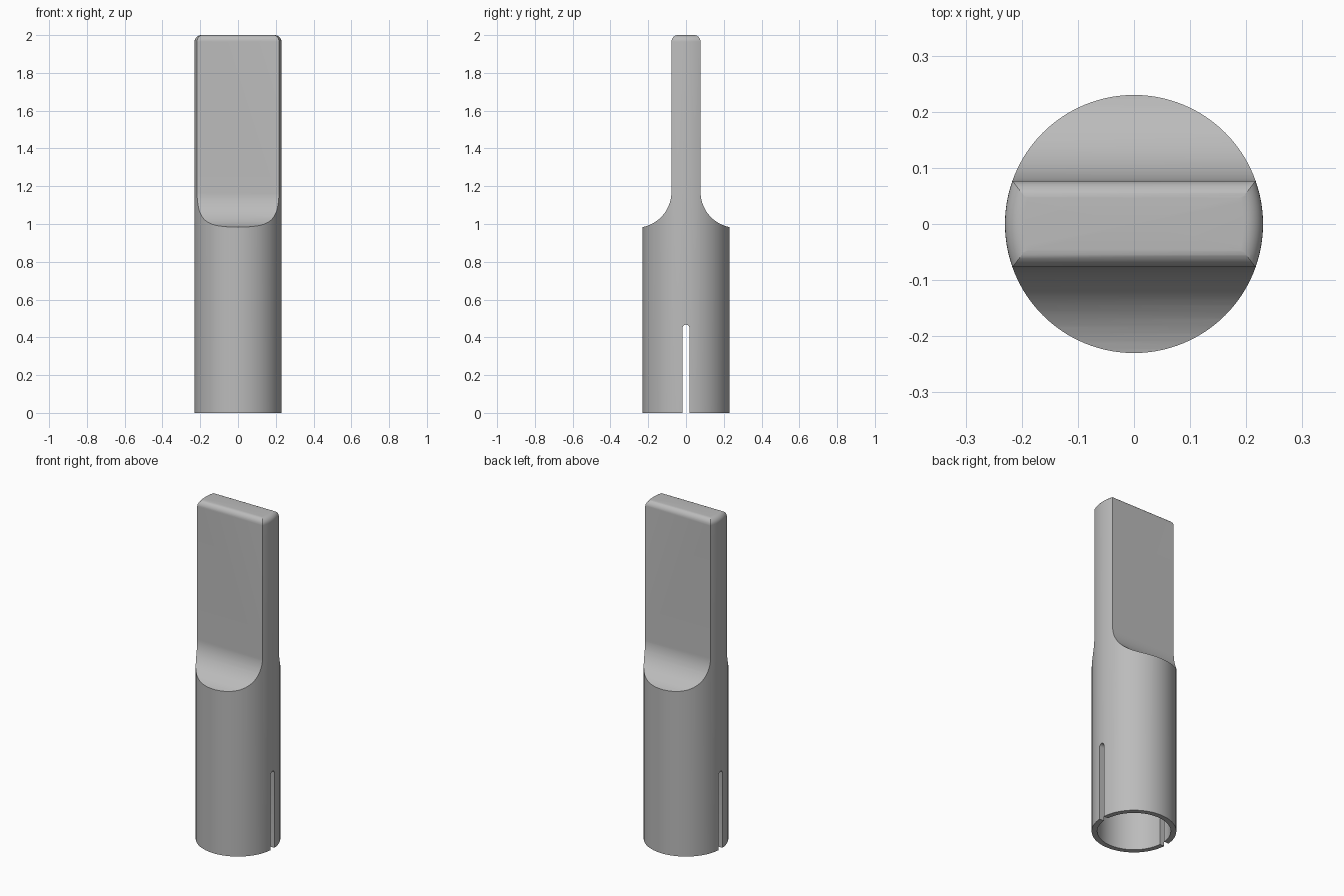
import bpy, bmesh
from math import sin, cos, pi, radians, asin
from mathutils import Vector

if "Cube" in bpy.data.objects:
    bpy.data.objects.remove(bpy.data.objects["Cube"])

R, BORE, HEIGHT = 0.23, 0.2, 2.0      # outer radius, socket radius, total height
DEPTH = 0.7                           # socket depth
HALF, ROUND, COVE = 0.077, 0.035, 0.19  # half blade thickness, top rounding, shoulder cove
COVE_Z = 1.17

grey = bpy.data.materials.new("grey plastic")
grey.use_nodes = True
colour = (0.5, 0.5, 0.5, 1)
grey.diffuse_color = colour
grey.node_tree.nodes["Principled BSDF"].inputs["Base Color"].default_value = colour


def arc(cx, cz, r, a0, a1, n):
    return [(cx + r * cos(a0 + (a1 - a0) * i / n), cz + r * sin(a0 + (a1 - a0) * i / n))
            for i in range(n + 1)]


def make(name, bm):
    bmesh.ops.remove_doubles(bm, verts=bm.verts, dist=1e-5)
    bmesh.ops.recalc_face_normals(bm, faces=bm.faces)
    mesh = bpy.data.meshes.new(name)
    bm.to_mesh(mesh)
    bm.free()
    obj = bpy.data.objects.new(name, mesh)
    obj.data.materials.append(grey)
    bpy.context.collection.objects.link(obj)
    return obj


def lathe(name, profile, steps):
    bm = bmesh.new()
    vs = [bm.verts.new((r, 0, z)) for r, z in profile]
    es = [bm.edges.new(p) for p in zip(vs, vs[1:])]
    bmesh.ops.spin(bm, geom=vs + es, cent=(0, 0, 0), axis=(0, 0, 1),
                   angle=2 * pi, steps=steps)
    return make(name, bm)


def extrude_x(name, profile, half_width):
    bm = bmesh.new()
    face = bm.faces.new([bm.verts.new((-half_width, y, z)) for y, z in profile])
    out = bmesh.ops.extrude_face_region(bm, geom=[face], use_keep_orig=True)
    moved = [v for v in out["geom"] if isinstance(v, bmesh.types.BMVert)]
    bmesh.ops.translate(bm, verts=moved, vec=Vector((2 * half_width, 0, 0)))
    return make(name, bm)


def boolean(obj, tool, operation):
    mod = obj.modifiers.new(operation, "BOOLEAN")
    mod.object, mod.operation, mod.solver = tool, operation, "EXACT"
    bpy.context.view_layer.objects.active = obj
    bpy.ops.object.modifier_apply(modifier=mod.name)
    bpy.data.objects.remove(tool)


# Round body with a blind socket below and a rounded top rim
body_profile = [(0, DEPTH), (BORE, DEPTH), (BORE, 0), (R, 0)]
body_profile += arc(R - ROUND, HEIGHT - ROUND, ROUND, 0, pi / 2, 8) + [(0, HEIGHT)]
body = lathe("slotted_socket_with_flat_blade", body_profile, 128)

# Side outline: straight body, concave shoulders, flat blade with rounded top
reach = asin(0.0)
side = [(0.3, -0.1), (0.3, COVE_Z - COVE)]
side += arc(HALF + COVE, COVE_Z, COVE, 1.5 * pi, pi, 20)
side += arc(HALF - ROUND, HEIGHT - ROUND + 0.0004, ROUND, 0, pi / 2, 8)
outline = side + [(-y, z) for y, z in reversed(side)]
boolean(body, extrude_x("side_outline", outline, 0.4), "INTERSECT")

# Round-ended slot through both side walls
slot = [(-0.018, -0.1), (0.018, -0.1)] + arc(0, 0.449, 0.018, 0, pi, 10)
boolean(body, extrude_x("slot_cutter", slot, 0.4), "DIFFERENCE")

# Smooth curved surfaces, keeping the hard edges
bpy.ops.object.select_all(action="DESELECT")
body.select_set(True)
bpy.context.view_layer.objects.active = body
bpy.ops.object.shade_smooth_by_angle(angle=radians(25))
